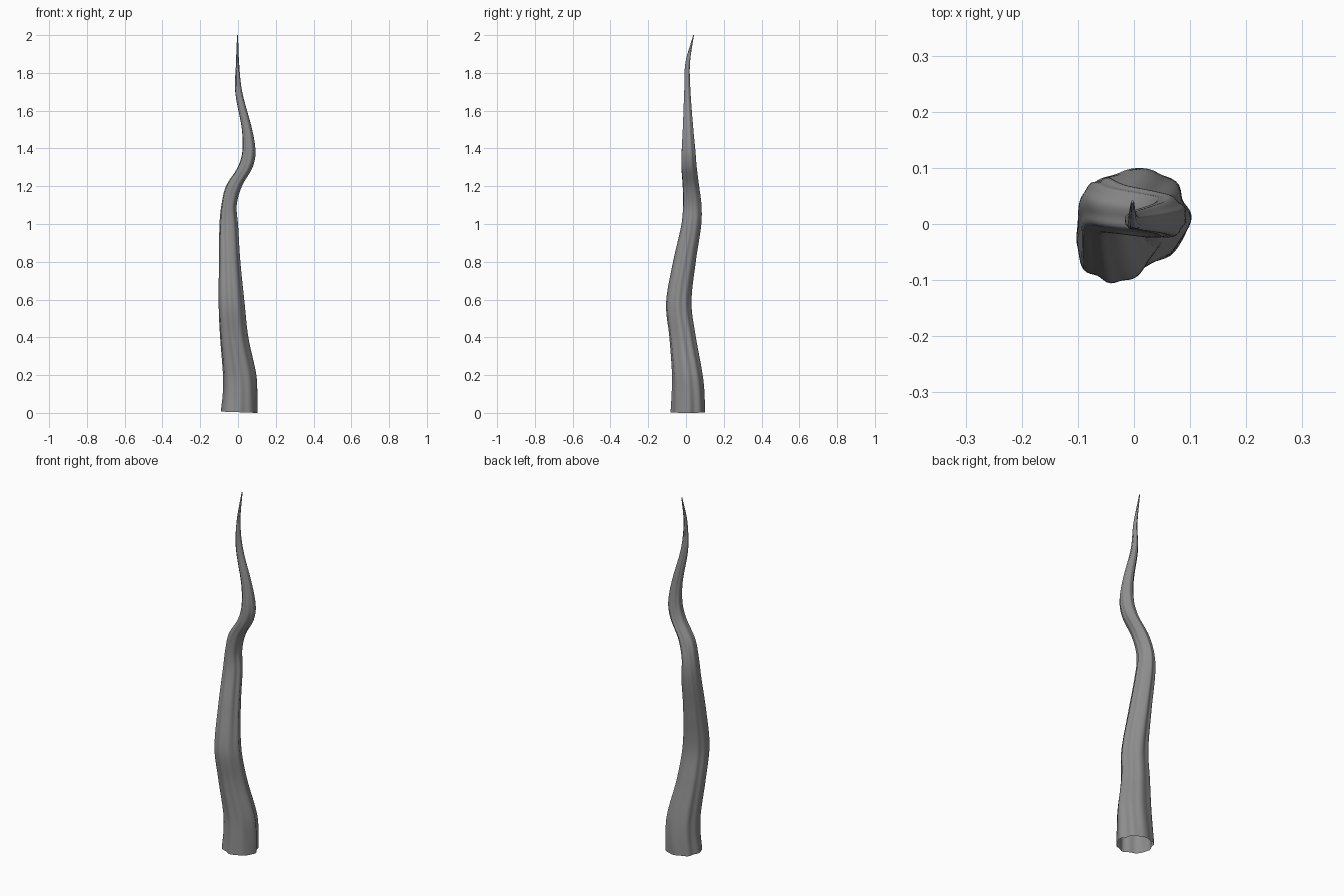
import bpy, bmesh
from math import sin, cos, pi

if "Cube" in bpy.data.objects:
    bpy.data.objects.remove(bpy.data.objects["Cube"])

# Silhouette stations: height, left x, right x, front y, back y
STATIONS = [
    (0.00, -0.090, 0.099, -0.077, 0.100),
    (0.10, -0.080, 0.099, -0.072, 0.098),
    (0.20, -0.079, 0.094, -0.071, 0.088),
    (0.40, -0.095, 0.052, -0.086, 0.052),
    (0.58, -0.103, 0.032, -0.104, 0.028),
    (0.80, -0.101, 0.010, -0.068, 0.050),
    (1.00, -0.098, -0.002, -0.024, 0.079),
    (1.10, -0.088, -0.008, -0.016, 0.080),
    (1.20, -0.064, 0.020, -0.018, 0.068),
    (1.30, -0.002, 0.077, -0.025, 0.056),
    (1.38, 0.022, 0.093, -0.024, 0.050),
    (1.50, 0.020, 0.075, -0.018, 0.039),
    (1.70, -0.015, 0.022, -0.010, 0.024),
    (1.85, -0.011, 0.006, -0.004, 0.021),
    (2.00, -0.005, 0.000, 0.038, 0.042),
]
SIDES, RINGS = 64, 130


def sample(z):
    """Smooth interpolation of the stations at height z."""
    i = 0
    while i < len(STATIONS) - 2 and z > STATIONS[i + 1][0]:
        i += 1
    p0, p1 = STATIONS[max(i - 1, 0)], STATIONS[i]
    p2, p3 = STATIONS[i + 1], STATIONS[min(i + 2, len(STATIONS) - 1)]
    h = p2[0] - p1[0]
    t = (z - p1[0]) / h
    out = []
    for k in range(1, 5):
        m1 = (p2[k] - p0[k]) / (p2[0] - p0[0]) * h
        m2 = (p3[k] - p1[k]) / (p3[0] - p1[0]) * h
        out.append((2*t**3 - 3*t*t + 1) * p1[k] + (t**3 - 2*t*t + t) * m1
                   + (3*t*t - 2*t**3) * p2[k] + (t**3 - t*t) * m2)
    return out


def flute(a, z):
    """Rounded lengthwise ridges that twist slowly up the root."""
    return (0.99 + 0.035 * cos(8 * a + 1.6 * z + 0.6 * sin(5 * z))
            + 0.02 * cos(5 * a - 1.5 * z + 1.0) + 0.012 * sin(11 * a + 3 * z))


# Gnarled root: open at the base, closing to a fine point
bm = bmesh.new()
rings = []
for i in range(RINGS):
    z = 2.0 * i / (RINGS - 1)
    x0, x1, y0, y1 = sample(z)
    cx, cy, rx, ry = (x0 + x1) / 2, (y0 + y1) / 2, (x1 - x0) / 2, (y1 - y0) / 2
    ring = []
    for j in range(SIDES):
        a = 2 * pi * j / SIDES
        f = flute(a, z)
        lift = 0.007 * (1 - cos(a)) / 2 * max(0, 1 - z / 0.2)
        ring.append(bm.verts.new((cx + rx * f * cos(a), cy + ry * f * sin(a), z + lift)))
    rings.append(ring)
for lo, hi in zip(rings, rings[1:]):
    for j in range(SIDES):
        k = (j + 1) % SIDES
        bm.faces.new((lo[j], lo[k], hi[k], hi[j]))
bm.faces.new(rings[-1])

mesh = bpy.data.meshes.new("twisted_root")
bm.to_mesh(mesh)
bm.free()
root = bpy.data.objects.new("twisted_root", mesh)
bpy.context.collection.objects.link(root)
for p in mesh.polygons:
    p.use_smooth = True

# Dark grey bark
bark = bpy.data.materials.new("dark_grey_bark")
bark.diffuse_color = (0.27, 0.27, 0.27, 1.0)
bark.use_nodes = True
bark.node_tree.nodes["Principled BSDF"].inputs["Base Color"].default_value = bark.diffuse_color
mesh.materials.append(bark)
